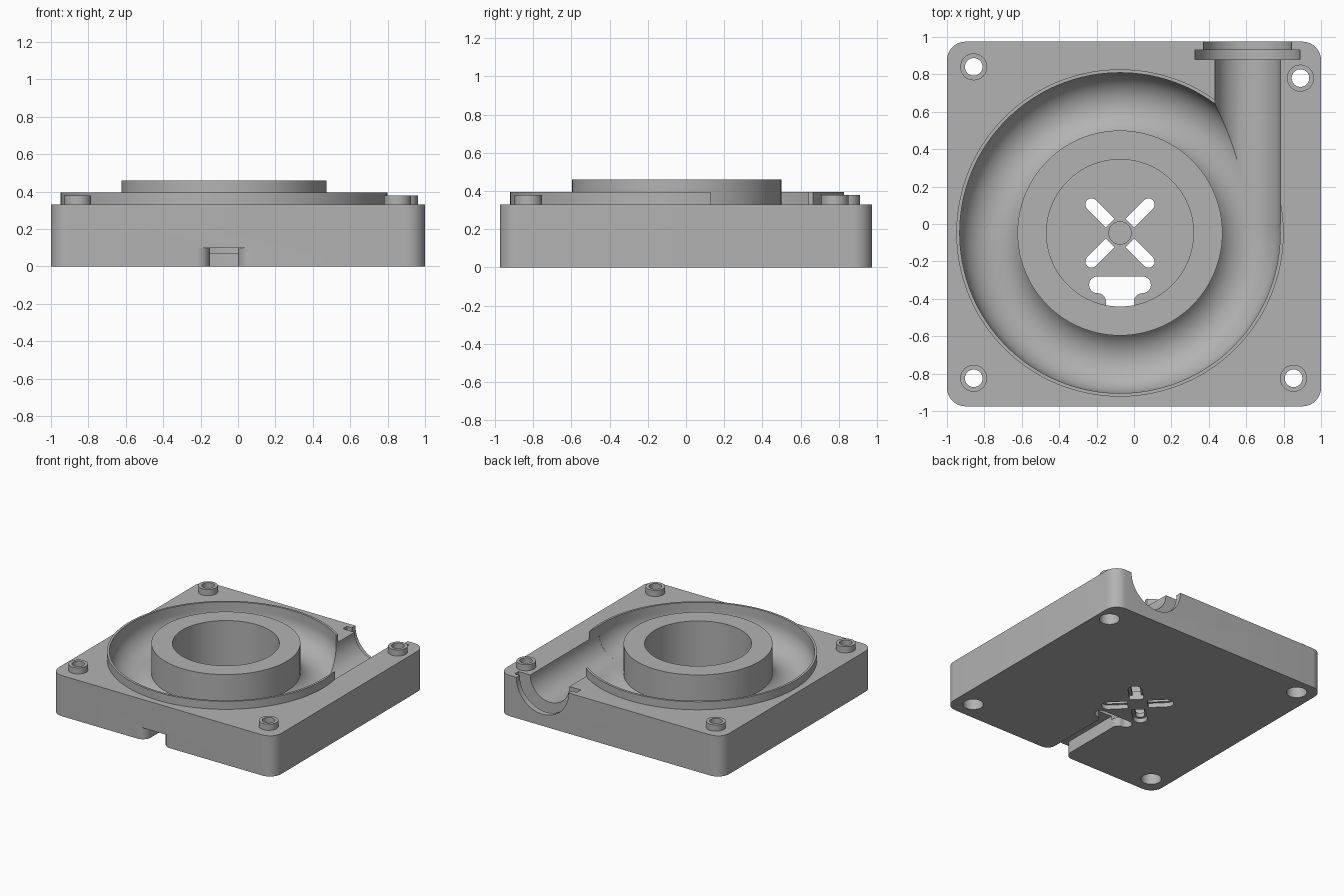
import bpy, bmesh
from math import sin, cos, pi, radians, sqrt
from mathutils import Matrix, Vector

if "Cube" in bpy.data.objects:
    bpy.data.objects.remove(bpy.data.objects["Cube"], do_unlink=True)

CX, CY = -0.075, -0.048              # impeller axis
DECK, TOP = 0.33, 0.6                # deck height, cutter clearance
OUTER, TUBE = 0.857, 0.175           # channel rim and channel radius
DUCT_X = CX + OUTER - TUBE

grey = bpy.data.materials.new("plain grey")
grey.use_nodes = True
colour = (0.45, 0.45, 0.45, 1)
grey.diffuse_color = colour
grey.node_tree.nodes["Principled BSDF"].inputs["Base Color"].default_value = colour


def arc(cx, cy, r, a0, a1, n):
    angles = [radians(a0 + (a1 - a0) * i / n) for i in range(n + 1)]
    return [(cx + r * cos(a), cy + r * sin(a)) for a in angles]


def finish(name, bm):
    bmesh.ops.recalc_face_normals(bm, faces=bm.faces)
    mesh = bpy.data.meshes.new(name)
    bm.to_mesh(mesh)
    bm.free()
    mesh.materials.append(grey)
    obj = bpy.data.objects.new(name, mesh)
    bpy.context.collection.objects.link(obj)
    return obj


def prism(name, outline, low, high, along_y=False):
    """Extrude an outline in z, or an (x, z) outline in y."""
    bm = bmesh.new()
    place = (lambda p: (p[0], low, p[1])) if along_y else (lambda p: (p[0], p[1], low))
    face = bm.faces.new([bm.verts.new(place(p)) for p in outline])
    ext = bmesh.ops.extrude_face_region(bm, geom=[face])
    step = Vector((0, high - low, 0)) if along_y else Vector((0, 0, high - low))
    bmesh.ops.translate(bm, verts=[v for v in ext["geom"] if isinstance(v, bmesh.types.BMVert)], vec=step)
    return finish(name, bm)


def disc(name, x, y, r, low, high, n=96):
    return prism(name, arc(x, y, r, 0, 360, n)[:-1], low, high)


def lathe(name, profile, n=128):
    bm = bmesh.new()
    verts = [bm.verts.new((r, 0, z)) for r, z in profile]
    edges = [bm.edges.new(pair) for pair in zip(verts, verts[1:])]
    bmesh.ops.spin(bm, geom=verts + edges, cent=(0, 0, 0), axis=(0, 0, 1), angle=2 * pi, steps=n)
    bmesh.ops.remove_doubles(bm, verts=bm.verts, dist=0.0001)
    bmesh.ops.translate(bm, verts=bm.verts, vec=(CX, CY, 0))
    return finish(name, bm)


def combine(target, tool, operation):
    mod = target.modifiers.new(operation.lower(), 'BOOLEAN')
    mod.operation, mod.solver, mod.object = operation, 'EXACT', tool
    bpy.context.view_layer.objects.active = target
    bpy.ops.object.modifier_apply(modifier=mod.name)
    bpy.data.objects.remove(tool, do_unlink=True)


def cut(tool):
    combine(housing, tool, 'DIFFERENCE')


def add(tool):
    combine(housing, tool, 'UNION')


def trough(name, r, y0, y1):
    """Half-round cutter along y, open upwards."""
    outline = [(DUCT_X + r, TOP)] + arc(DUCT_X, DECK, r, 0, -180, 40) + [(DUCT_X - r, TOP)]
    cut(prism(name, outline, y0, y1, True))


# Plate with rounded corners and the raised rim
plate = []
for i, (sx, sy) in enumerate([(1, 1), (-1, 1), (-1, -1), (1, -1)]):
    plate += arc(sx * 0.9, sy * 0.875, 0.1, i * 90, i * 90 + 90, 10)
housing = prism("blower_housing", plate, 0, DECK)
add(disc("rim", CX, CY, 0.875, 0.25, 0.395, 128))

# Round channel, tangent duct, flange slot and outlet
section = [(0, TOP), (OUTER, TOP)] + arc(OUTER - TUBE, DECK, TUBE, 0, -155, 32)
section.append((0, section[-1][1]))
cut(lathe("channel_cutter", section))
trough("duct_cutter", TUBE, 0, 1.1)
trough("flange_cutter", 0.28, 0.88, 0.93)
trough("outlet_cutter", 0.235, 0.92, 1.1)

# Central hub with its motor well
add(disc("hub", CX, CY, 0.548, 0.1, 0.46, 128))
cut(disc("well_cutter", CX, CY, 0.393, 0.07, TOP, 128))

# Corner bosses, through holes and counterbores underneath
for x, y in [(-0.857, 0.84), (0.89, 0.78), (-0.857, -0.825), (0.853, -0.825)]:
    add(disc("boss", x, y, 0.072, 0.28, 0.38, 40))
    cut(disc("bolt_cutter", x, y, 0.047, -0.1, TOP, 40))
    cut(disc("counterbore_cutter", x, y, 0.075, -0.1, 0.2, 40))

# Cable channel underneath, flared at the front and inside the well
half = [(0.145, -1.05)] + arc(0.145, -0.905, 0.07, 270, 180, 10)
half += arc(0.12, -0.415, 0.045, 180, 90, 8) + arc(0.12, -0.325, 0.045, -80, 90, 14)
outline = [(CX + d, y) for d, y in half] + [(CX - d, y) for d, y in reversed(half)]
cut(prism("cable_cutter", outline, -0.1, 0.1))

# Crossed motor mounting slots, wider underneath
for k in range(4):
    turn = Matrix.Translation((CX, CY, 0)) @ Matrix.Rotation(radians(45 + 90 * k), 4, 'Z')
    for r, low, high in [(0.033, -0.1, 0.15), (0.052, -0.1, 0.035)]:
        slot = [(0.075, -r)] + arc(0.215, 0, r, -90, 90, 12) + [(0.075, r)]
        tool = prism("slot_cutter", slot, low, high)
        tool.data.transform(turn)
        cut(tool)
cut(disc("shaft_cutter", CX, CY, 0.06, 0.05, 0.15, 32))

# Smooth curves with crisp edges
bpy.ops.object.select_all(action='DESELECT')
housing.select_set(True)
bpy.context.view_layer.objects.active = housing
bpy.ops.object.shade_smooth_by_angle(angle=radians(30))
